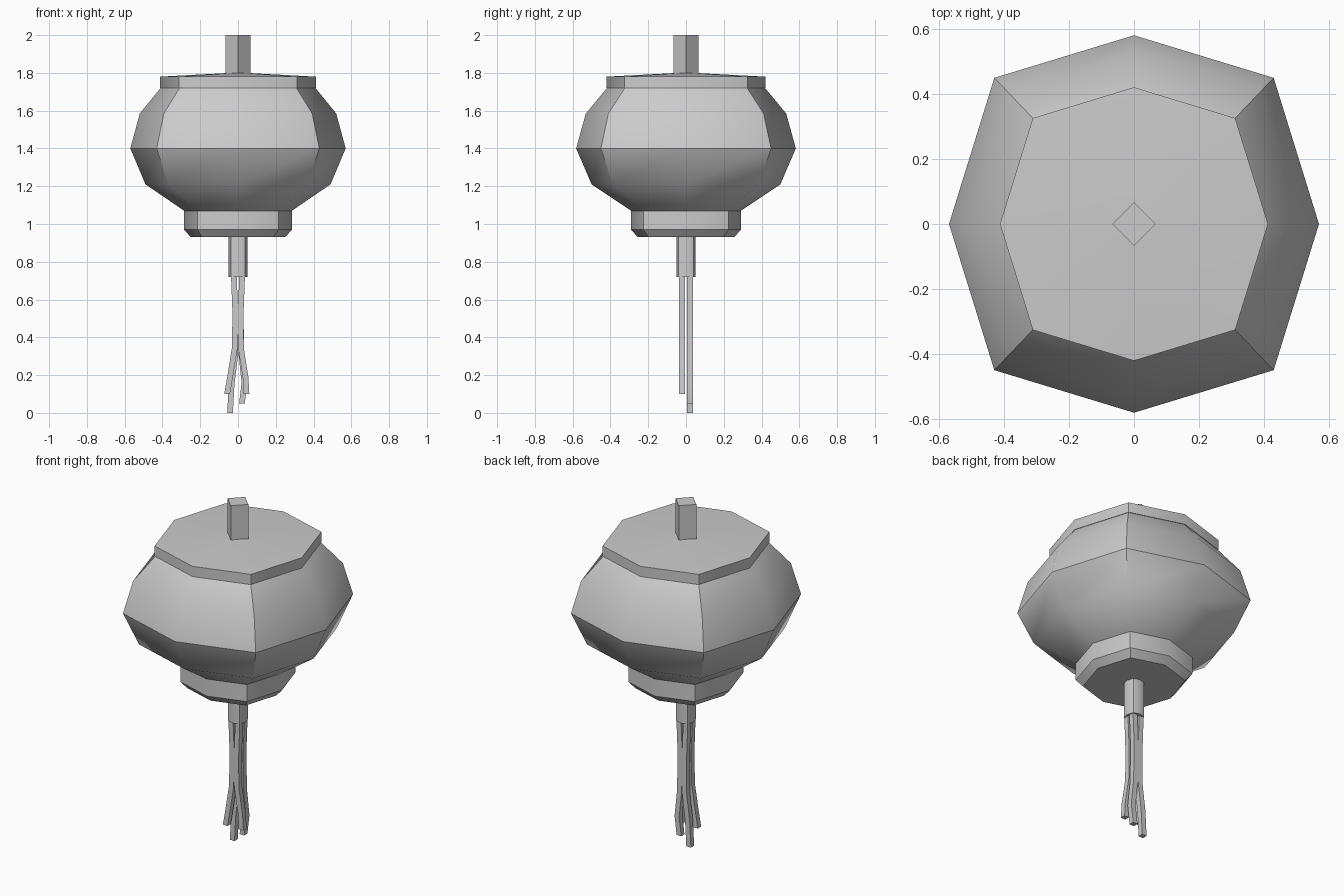
import bpy, bmesh
from math import radians

if "Cube" in bpy.data.objects:
    bpy.data.objects.remove(bpy.data.objects["Cube"])

# Eight-sided lantern cross-section: (x, y) for radius 1
SECTION = [(1, 0), (.755, .79), (0, 1.02), (-.755, .79),
           (-1, 0), (-.755, -.79), (0, -1.02), (.755, -.79)]
DIAMOND = [(1, 0), (0, 1), (-1, 0), (0, -1)]
SQUARE = [(1, -1), (1, 1), (-1, 1), (-1, -1)]


def loft(name, section, rings, cap_bottom=True, cap_top=True, angle=36):
    """Skin a section through rings of (cx, cy, z, radius), bottom to top."""
    bm = bmesh.new()
    loops = [[bm.verts.new((cx + r * x, cy + r * y, z)) for x, y in section]
             for cx, cy, z, r in rings]
    n = len(section)
    for a, b in zip(loops, loops[1:]):
        for i in range(n):
            j = (i + 1) % n
            bm.faces.new((a[i], a[j], b[j], b[i]))
    if cap_bottom:
        bm.faces.new(loops[0][::-1])
    if cap_top:
        bm.faces.new(loops[-1])
    mesh = bpy.data.meshes.new(name)
    bm.to_mesh(mesh)
    bm.free()
    obj = bpy.data.objects.new(name, mesh)
    bpy.context.collection.objects.link(obj)
    bpy.ops.object.select_all(action='DESELECT')
    obj.select_set(True)
    bpy.context.view_layer.objects.active = obj
    bpy.ops.object.shade_smooth_by_angle(angle=radians(angle))
    return obj


def turned(name, profile, **kw):
    return loft(name, SECTION, [(0, 0, z, r) for z, r in profile], **kw)


# Bulging paper body, open where the caps sit
turned("lantern_body", [(1.07, .285), (1.21, .49), (1.40, .57),
                        (1.585, .52), (1.72, .41)],
       cap_bottom=False, cap_top=False)

# Top lid with a shallow dome, and bottom collar
turned("top_lid", [(1.72, .413), (1.78, .413), (1.80, .04)])
turned("bottom_collar", [(.93, .25), (.97, .285), (1.07, .285)])

# Hanging post
loft("hanging_post", DIAMOND, [(0, 0, 1.79, .067), (0, 0, 2.0, .067)])

# Tassel holder
turned("tassel_holder", [(.72, .05), (.93, .05)], cap_top=False)

# Tassel strands: y position and bent path of (x, z)
strands = [
    (-.021, [(-.058, .10), (-.042, .19), (-.018, .34), (-.014, .52), (-.022, .73)]),
    (-.021, [(.045, .10), (.040, .19), (.016, .34), (.014, .52), (.022, .73)]),
    (.021, [(-.042, 0), (-.034, .15), (-.014, .31), (-.014, .52), (-.022, .73)]),
    (.021, [(.021, .05), (.034, .16), (.018, .31), (.014, .52), (.022, .73)]),
]
for k, (y, path) in enumerate(strands, 1):
    loft(f"tassel_strand_{k}", SQUARE, [(x, y, z, .015) for x, z in path])
